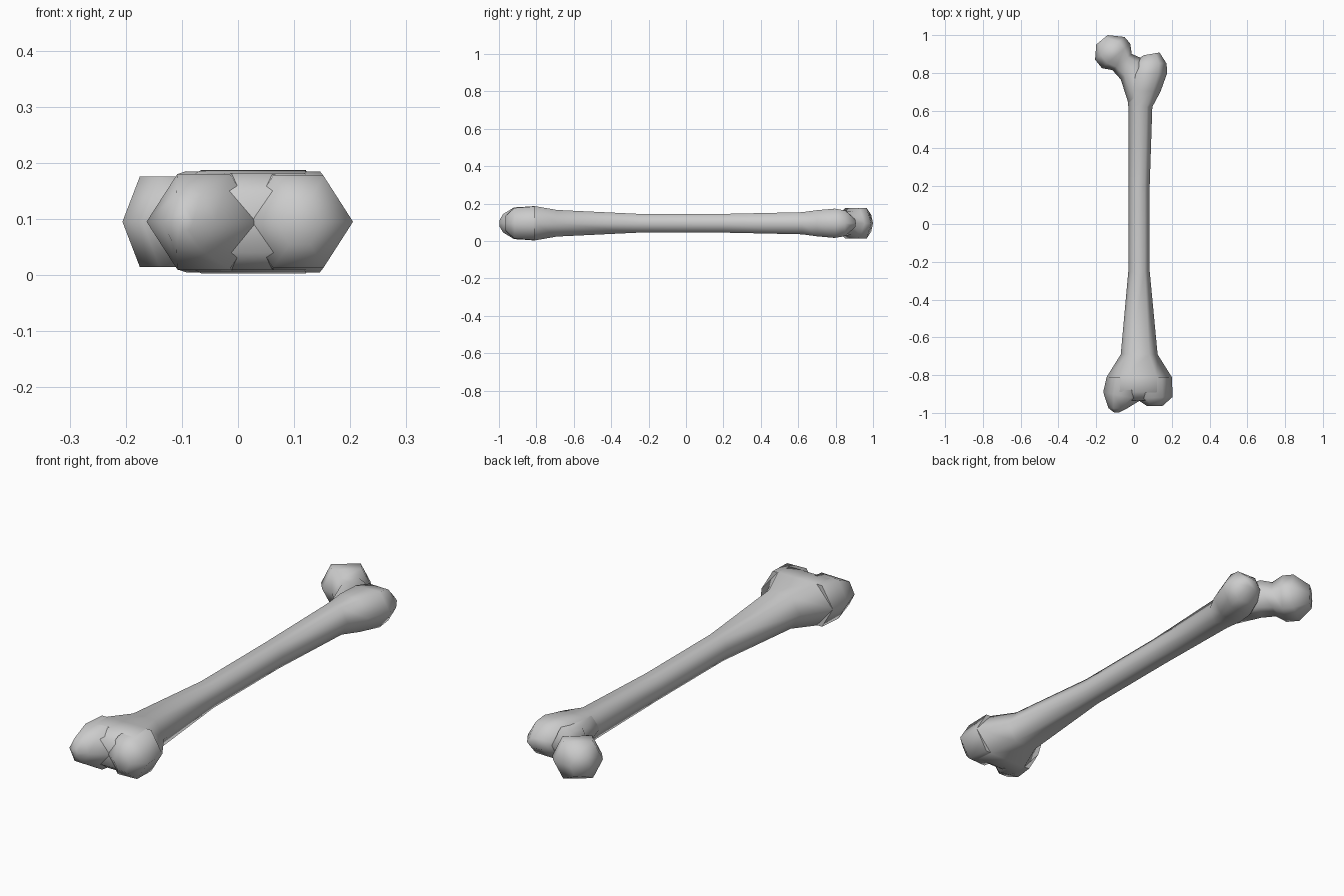
import bpy, bmesh, math
from mathutils import Vector

if "Cube" in bpy.data.objects:
    bpy.data.objects.remove(bpy.data.objects["Cube"])

mat = bpy.data.materials.new("bone grey")
mat.use_nodes = True
grey = (0.6, 0.6, 0.6, 1)
mat.diffuse_color = grey
mat.node_tree.nodes["Principled BSDF"].inputs["Base Color"].default_value = grey


def loft(name, rings, inset=0.23, mid=0.095):
    """Six-sided loft; each ring is left x, y, right x, y, half height."""
    bm = bmesh.new()
    loops = []
    for lx, ly, rx, ry, h in rings:
        a, b = Vector((lx, ly, mid)), Vector((rx, ry, mid))
        up = Vector((0, 0, h))
        p, q = a.lerp(b, inset), a.lerp(b, 1 - inset)
        loops.append([bm.verts.new(v) for v in (a, p + up, q + up, b, q - up, p - up)])
    for r, s in zip(loops, loops[1:]):
        for i in range(6):
            j = (i + 1) % 6
            bm.faces.new((r[i], r[j], s[j], s[i]))
    bm.faces.new(loops[0])
    bm.faces.new(loops[-1])
    bmesh.ops.recalc_face_normals(bm, faces=bm.faces)
    me = bpy.data.meshes.new(name)
    bm.to_mesh(me)
    bm.free()
    me.materials.append(mat)
    ob = bpy.data.objects.new(name, me)
    bpy.context.collection.objects.link(ob)
    bpy.ops.object.select_all(action="DESELECT")
    ob.select_set(True)
    bpy.context.view_layer.objects.active = ob
    bpy.ops.object.shade_smooth_by_angle(angle=math.radians(75))
    return ob


# Shaft, flaring into the knee end and the outer knob
loft("shaft", [
    (-0.10, -0.935, 0.13, -0.935, 0.055),
    (-0.16, -0.89, 0.203, -0.89, 0.086),
    (-0.145, -0.81, 0.20, -0.81, 0.092),
    (-0.07, -0.69, 0.125, -0.69, 0.071),
    (-0.03, -0.25, 0.083, -0.25, 0.05),
    (-0.03, 0.2, 0.083, 0.2, 0.05),
    (-0.03, 0.62, 0.097, 0.62, 0.059),
    (-0.04, 0.71, 0.14, 0.70, 0.07),
    (-0.03, 0.79, 0.176, 0.80, 0.078),
    (0.0, 0.855, 0.172, 0.85, 0.068),
    (0.05, 0.893, 0.135, 0.908, 0.022),
])

# Neck and rounded head
loft("neck_and_head", [
    (-0.03, 0.64, 0.09, 0.75, 0.058),
    (-0.07, 0.765, 0.035, 0.88, 0.066),
    (-0.115, 0.815, -0.012, 0.90, 0.062),
    (-0.17, 0.825, -0.02, 0.955, 0.081),
    (-0.206, 0.87, -0.05, 0.99, 0.081),
    (-0.20, 0.95, -0.14, 1.0, 0.045),
], inset=0.2)

# The two rounded knuckles at the knee end
loft("right_knuckle", [
    (-0.145, -0.81, 0.05, -0.81, 0.09),
    (-0.163, -0.89, 0.04, -0.93, 0.085),
    (-0.135, -0.975, -0.04, -0.978, 0.05),
    (-0.105, -0.998, -0.08, -0.998, 0.015),
], inset=0.27)
loft("left_knuckle", [
    (0.0, -0.81, 0.20, -0.81, 0.09),
    (0.01, -0.925, 0.205, -0.915, 0.082),
    (0.07, -0.964, 0.15, -0.964, 0.04),
], inset=0.27)
